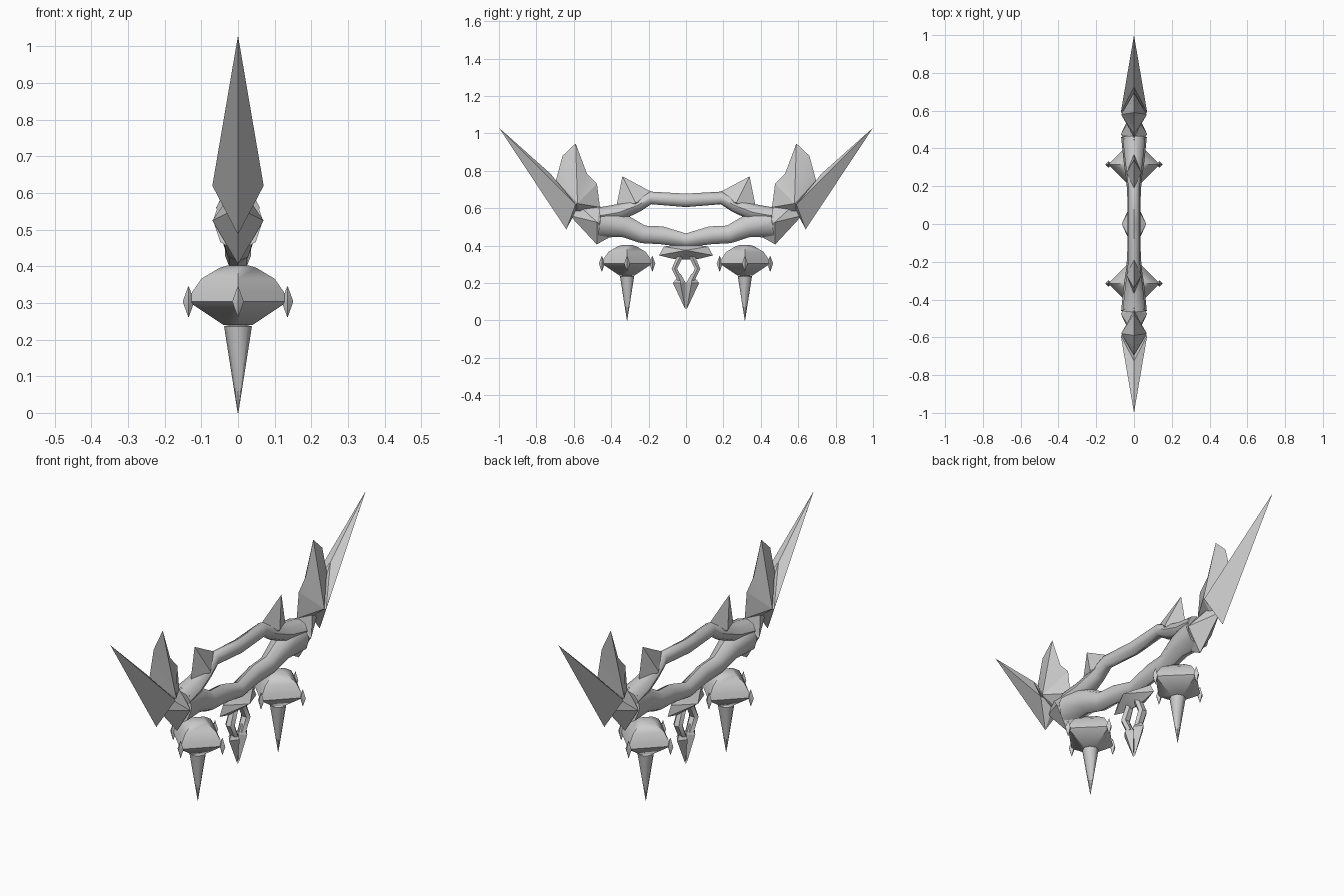
import bpy, bmesh, math
from mathutils import Vector

cube = bpy.data.objects.get("Cube")
if cube:
    bpy.data.objects.remove(cube, do_unlink=True)

grey = bpy.data.materials.new("plain grey")
grey.use_nodes = True
grey.diffuse_color = (0.6, 0.6, 0.6, 1)
grey.node_tree.nodes["Principled BSDF"].inputs["Base Color"].default_value = (0.6, 0.6, 0.6, 1)


def finish(name, bm, mirror=True, angle=45):
    """Turn a bmesh into an object, mirrored front to back when asked."""
    bmesh.ops.recalc_face_normals(bm, faces=bm.faces)
    mesh = bpy.data.meshes.new(name)
    bm.to_mesh(mesh)
    bm.free()
    mesh.materials.append(grey)
    obj = bpy.data.objects.new(name, mesh)
    bpy.context.collection.objects.link(obj)
    bpy.ops.object.select_all(action='DESELECT')
    obj.select_set(True)
    bpy.context.view_layer.objects.active = obj
    bpy.ops.object.shade_smooth_by_angle(angle=math.radians(angle))
    if mirror:
        mod = obj.modifiers.new("front and back", 'MIRROR')
        mod.use_axis = (False, True, False)
    return obj


def gem(name, outline, ridge, half, mirror=True):
    """Flat (y, z) outline with a raised ridge point on both sides."""
    bm = bmesh.new()
    rim = [bm.verts.new((0, y, z)) for y, z in outline]
    for x in (-half, half):
        peak = bm.verts.new((x, *ridge))
        for i, v in enumerate(rim):
            bm.faces.new((v, rim[i - 1], peak))
    return finish(name, bm, mirror, 15)


def tube(name, path, sides=8):
    """Loft of rings; each path entry is y, z, half height, half width."""
    bm = bmesh.new()
    rings = []
    for i, (y, z, h, w) in enumerate(path):
        a, b = path[max(i - 1, 0)], path[min(i + 1, len(path) - 1)]
        t = Vector((0, b[0] - a[0], b[1] - a[1])).normalized()
        if y == 0:
            t = Vector((0, 1, 0))
        up = Vector((0, -t.z, t.y))
        rings.append([bm.verts.new(Vector((w * math.cos(k * math.tau / sides), y, z))
                                   + up * h * math.sin(k * math.tau / sides))
                      for k in range(sides)])
    for r, s in zip(rings, rings[1:]):
        for k in range(sides):
            bm.faces.new((r[k - 1], r[k], s[k], s[k - 1]))
    bm.faces.new(rings[-1])
    if path[0][0] != 0:
        bm.faces.new(rings[0])
    return finish(name, bm)


def turned(name, profile, centre, sides):
    """Stack of regular rings (radius, z) around a vertical axis."""
    bm = bmesh.new()
    rings = []
    for r, z in profile:
        rings.append([bm.verts.new((centre[0] + r * math.cos(k * math.tau / sides),
                                    centre[1] + r * math.sin(k * math.tau / sides), z))
                      for k in range(sides)])
    for r, s in zip(rings, rings[1:]):
        for k in range(sides):
            bm.faces.new((r[k - 1], r[k], s[k], s[k - 1]))
    bm.faces.new(rings[0])
    bm.faces.new(rings[-1])
    return finish(name, bm)


# Frame: lower beam and upper rail meeting at the ends
tube("lower_beam", [(0, .428, .037, .035), (.13, .455, .048, .035), (.23, .46, .048, .04),
                    (.33, .505, .06, .055), (.46, .525, .085, .068)])
tube("upper_rail", [(0, .642, .036, .03), (.19, .655, .034, .03), (.26, .615, .036, .038),
                    (.36, .577, .045, .05), (.46, .56, .045, .06)])

# Horns, end claws and blades
gem("horn", [(.34, .77), (.19, .69), (.2, .63), (.3, .58), (.37, .62)], (.27, .63), .04)
gem("end_claw", [(.46, .61), (.585, .626), (.62, .56), (.477, .406), (.41, .444), (.4, .55)],
    (.475, .525), .07)
gem("inner_fin", [(.59, .946), (.66, .88), (.695, .75), (.64, .6), (.56, .57),
                  (.46, .605), (.476, .73), (.53, .786)], (.58, .625), .068)
gem("outer_blade", [(1, 1.03), (.725, .785), (.67, .69), (.575, .61), (.64, .487)],
    (.59, .62), .07)

# Hanging centre ornament
gem("centre_crown", [(-.144, .348), (-.118, .395), (0, .41), (.118, .395), (.144, .348),
                     (.075, .33), (0, .325), (-.075, .33)], (0, .375), .065, mirror=False)
tube("pendant_arm", [(.03, .345, .018, .022), (.062, .276, .017, .025), (.026, .205, .016, .022)], 6)
gem("pendant_blade", [(.03, .25), (.07, .2), (.004, .06), (.004, .205)], (.03, .2), .03)

# Lamp domes with corner studs and a spike below
LAMP = .315
turned("lamp_dome", [(.03, .402), (.05, .396), (.1, .366), (.125, .33), (.136, .304),
                     (.04, .24)], (0, LAMP), 4)
turned("lamp_spike", [(.01, .243), (.038, .236), (.001, 0)], (0, LAMP), 8)
for i, side in enumerate(("left", "back", "right", "front")):
    a = i * math.pi / 2
    turned("lamp_stud_" + side, [(.001, .345), (.016, .304), (.001, .262)],
           (.135 * math.cos(a), LAMP + .135 * math.sin(a)), 4)
